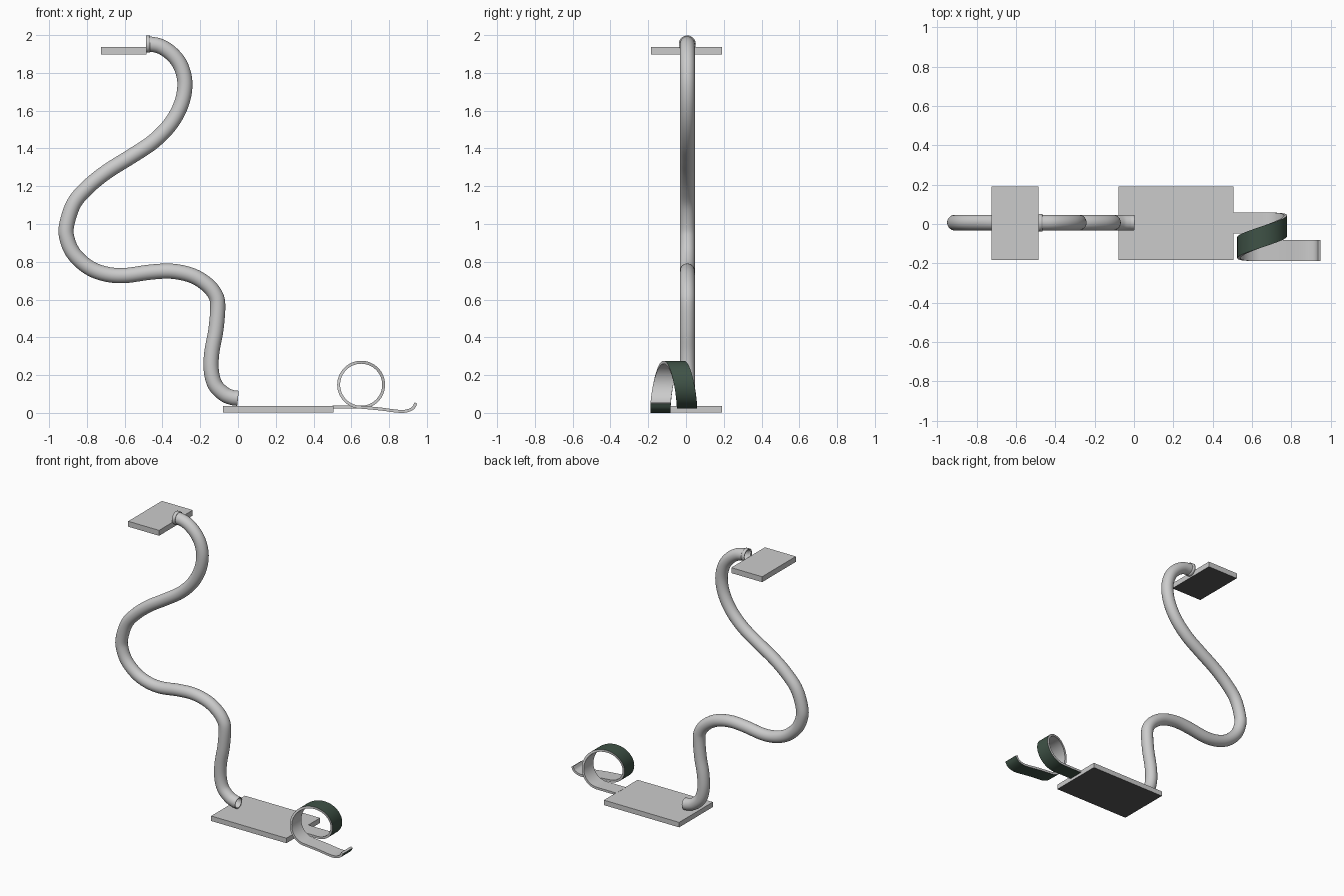
import bpy, bmesh, math
from mathutils import Vector

if "Cube" in bpy.data.objects:
    bpy.data.objects.remove(bpy.data.objects["Cube"], do_unlink=True)

Y_SLAB, Y_TUBE = 0.003, 0.007  # centre lines of the platforms and the tube


def material(name, rgb):
    m = bpy.data.materials.new(name)
    m.use_nodes = True
    m.diffuse_color = (*rgb, 1)
    m.node_tree.nodes["Principled BSDF"].inputs["Base Color"].default_value = (*rgb, 1)
    return m


grey = material("light grey", (0.6, 0.6, 0.6))
dark = material("dark grey", (0.095, 0.095, 0.095))
green = material("dark green", (0.05, 0.085, 0.062))


def finish(name, bm, mats, smooth=False):
    me = bpy.data.meshes.new(name)
    bm.normal_update()
    bm.to_mesh(me)
    bm.free()
    for m in mats:
        me.materials.append(m)
    ob = bpy.data.objects.new(name, me)
    bpy.context.collection.objects.link(ob)
    if smooth:
        bpy.ops.object.select_all(action='DESELECT')
        ob.select_set(True)
        bpy.context.view_layer.objects.active = ob
        bpy.ops.object.shade_smooth_by_angle(angle=math.radians(40))
    return ob


def slab(name, x0, x1, z0, z1, half):
    """Flat box with a dark underside."""
    bm = bmesh.new()
    bmesh.ops.create_cube(bm, size=1)
    for v in bm.verts:
        v.co = (x0 + (v.co.x + .5) * (x1 - x0), Y_SLAB + v.co.y * 2 * half, z0 + (v.co.z + .5) * (z1 - z0))
    bm.normal_update()
    for f in bm.faces:
        f.material_index = int(f.normal.z < -0.5)
    return finish(name, bm, [grey, dark])


def spline(pts, steps):
    """Smooth path through the points."""
    p = [Vector(q) for q in pts]
    p = [2 * p[0] - p[1]] + p + [2 * p[-1] - p[-2]]
    out = []
    for a, b, c, d in zip(p, p[1:], p[2:], p[3:]):
        for i in range(steps):
            t = i / steps
            out.append(.5 * (2 * b + (c - a) * t + (2 * a - 5 * b + 4 * c - d) * t * t
                             + (3 * b - a - 3 * c + d) * t ** 3))
    return out + [p[-2]]


def sweep(path, section):
    """Sweep (sideways, upward) section points along a path; returns bmesh and rings."""
    bm = bmesh.new()
    rings = []
    for i, c in enumerate(path):
        t = path[min(i + 1, len(path) - 1)] - path[max(i - 1, 0)]
        t.y = 0
        t.normalize()
        up = Vector((-t.z, 0, t.x))
        rings.append([bm.verts.new(c + Vector((0, s, 0)) + up * u) for s, u in section])
    n = len(section)
    for r, q in zip(rings, rings[1:]):
        for k in range(n):
            f = bm.faces.new((r[k], r[(k + 1) % n], q[(k + 1) % n], q[k]))
            f.material_index = int(n == 4 and k == 2)  # underside of a flat strip
    return bm, rings


def pipe(name, path, radius, wall):
    section = [(radius * math.cos(a), radius * math.sin(a))
               for a in (math.tau * k / 28 for k in range(28))]
    bm, _ = sweep(path, section)
    bmesh.ops.recalc_face_normals(bm, faces=bm.faces)
    ob = finish(name, bm, [grey], True)
    mod = ob.modifiers.new("wall", 'SOLIDIFY')
    mod.thickness, mod.offset = wall, -1


# Platforms
slab("base_platform", -0.08, 0.505, 0.002, 0.037, 0.187)
slab("top_platform", -0.725, -0.485, 1.898, 1.936, 0.187)

# Winding hollow tube with a collar at the upper mouth
centre = [(-.482, 1.955), (-.41, 1.94), (-.345, 1.895), (-.30, 1.83), (-.281, 1.74), (-.30, 1.635),
          (-.357, 1.53), (-.45, 1.435), (-.57, 1.355), (-.69, 1.28), (-.79, 1.2), (-.868, 1.11),
          (-.908, .99), (-.903, .915), (-.866, .838), (-.79, .77), (-.70, .735), (-.60, .727),
          (-.465, .745), (-.35, .75), (-.243, .727), (-.165, .68), (-.12, .625), (-.107, .565),
          (-.117, .44), (-.138, .325), (-.142, .23), (-.122, .15), (-.074, .10), (-.03, .081),
          (0, .077)]
pipe("slide_tube", spline([(x, Y_TUBE, z) for x, z in centre], 6), 0.04, 0.006)
pipe("tube_collar", [Vector((-.487, Y_TUBE, 1.953)), Vector((-.465, Y_TUBE, 1.953))], 0.045, 0.008)

# Run-out strip: straight entry, sideways-shifting loop, upturned tail
Y_START, Y_END, CX, CZ, R = 0.005, -0.135, 0.652, 0.149, 0.119
path = [Vector((0.50, Y_START, CZ - R)), Vector((0.58, Y_START, CZ - R))]
for i in range(65):
    t = i / 64
    a = math.tau * t - math.pi / 2
    shift = t ** 3 * (6 * t * t - 15 * t + 10)
    path.append(Vector((CX + R * math.cos(a), Y_START + (Y_END - Y_START) * shift, CZ + R * math.sin(a))))
tail = [(CX, CZ - R), (.75, .021), (.85, .0085), (.895, .011), (.927, .026), (.942, .052)]
path += spline([(x, Y_END, z) for x, z in tail], 6)[1:]
W, H = 0.0535, 0.0078
bm, rings = sweep(path, [(-W, H), (W, H), (W, -H), (-W, -H)])
bm.faces.new(rings[0])
bm.faces.new(rings[-1])
bmesh.ops.recalc_face_normals(bm, faces=bm.faces)
finish("runout_strip", bm, [grey, green], True)
